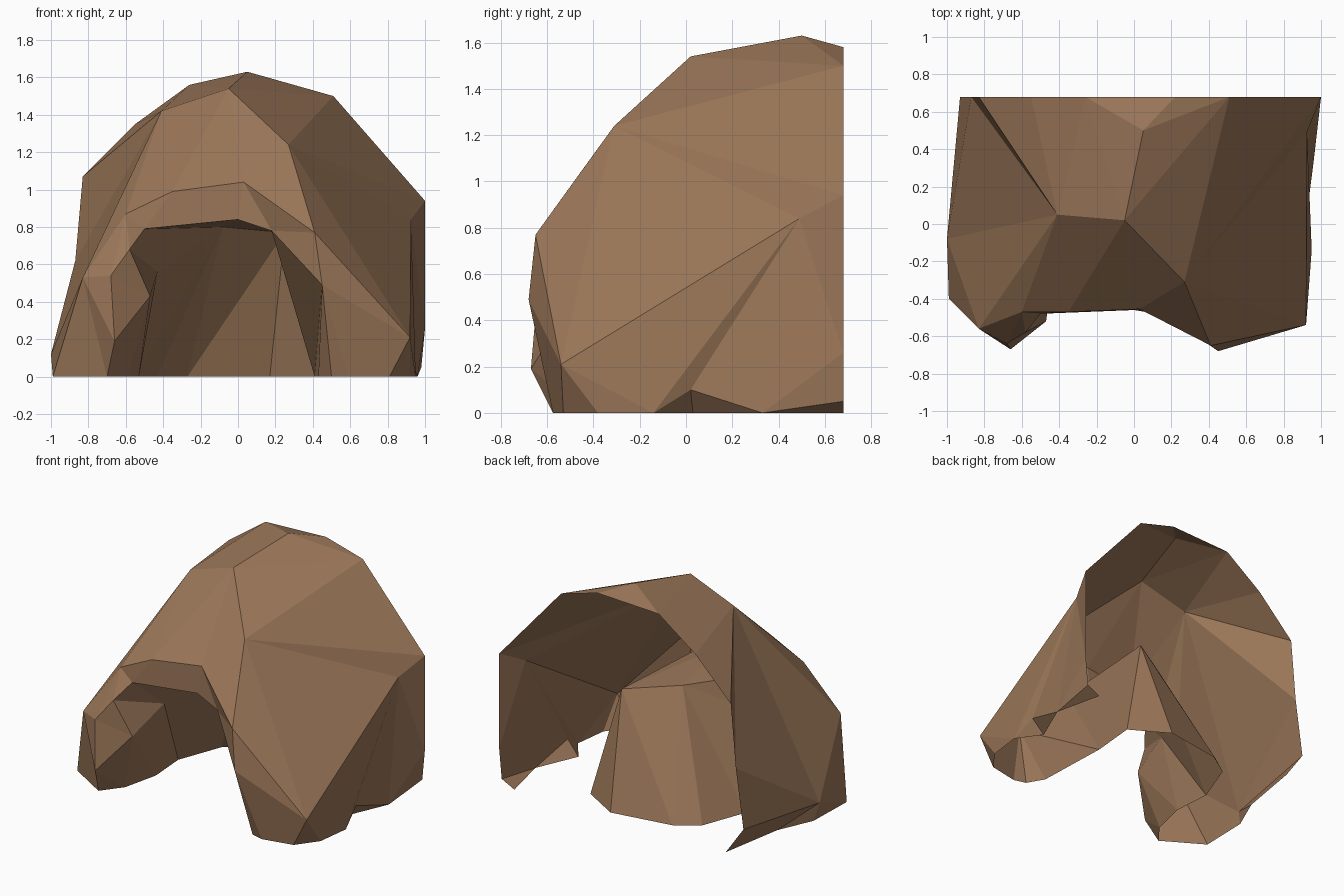
import bpy, bmesh
from mathutils import Vector

if "Cube" in bpy.data.objects:
    bpy.data.objects.remove(bpy.data.objects["Cube"])

BACK = 0.68


def floor(*pts):
    """Ground contour from (x, y) pairs."""
    return [Vector((x, y, 0)) for x, y in pts]


def line(*pts):
    return [Vector(p) for p in pts]


bm = bmesh.new()


def strip(a, b, steps):
    """Triangle strip between two contours; each letter says which one advances."""
    i = j = 0
    for s in steps:
        if s == "a":
            tri = (a[i], a[i + 1], b[j])
            i += 1
        else:
            tri = (a[i], b[j + 1], b[j])
            j += 1
        bm.faces.new([bm.verts.new(p) for p in tri])


# open back rim, right to left, as (x, z) profile
rim = [Vector((x, BACK, z)) for x, z in (
    (1, .26), (1, .94), (.51, 1.5), (.22, 1.58), (-.26, 1.56),
    (-.55, 1.35), (-.83, 1.07), (-.87, .62), (-.93, .2))]

# crown ridge, right flank to left flank, plus the summit
flank_r, brow, top, shoulder, flank_l = crown = line(
    (.925, .49, .84), (.27, -.31, 1.24), (-.05, .02, 1.54),
    (-.41, .05, 1.42), (-1, -.08, .12))
summit = Vector((.05, .5, 1.63))

# outer and inner edge of the mouth arch, right to left
arch = line((.92, -.54, .21), (.41, -.65, .77), (.03, -.455, 1.04),
            (-.35, -.47, .99), (-.6, -.47, .87), (-.83, -.56, .53),
            (-.99, -.4, 0))
mouth = line((.45, -.68, .49), (.18, -.49, .78), (0, -.46, .84),
             (-.5, -.48, .79), (-.58, -.58, .68), (-.68, -.64, .54),
             (-.66, -.67, .19))
knee = Vector((-.47, -.52, .43))

# cave ceiling line and ground contours
roof = line((.25, .37, .77), (-.08, .15, .8), (-.43, -.22, .56))
cave_floor = floor((.43, -.43), (.41, .12), (.44, .45), (.17, .61), (-.27, .54),
                   (-.43, .43), (-.55, .11), (-.53, -.17), (-.59, -.43),
                   (-.70, -.575))
foot_r = floor((.5, -.55), (.59, -.575), (.81, -.53), (.92, -.38), (.95, -.14),
               (.83, .03), (.96, .33), (.88, BACK))
foot_l = [arch[-1]] + floor((-.98, -.04), (-.87, .21), (-.79, BACK))
notch, heel_r = line((.92, .02, .1), (.98, BACK, .05))

# dome: back rim to crown
strip(rim, [flank_r, brow, top, summit, top, shoulder, flank_l], "ababbaabbaaaba")
# dome front: crown to arch
strip(arch, crown, "baababaaba")
# lip around the mouth and front of the left leg
strip(arch[1:], mouth + cave_floor[-1:], "babababbabba")
strip([mouth[4], knee], mouth[5:7], "ab")
# cave ceiling and walls
strip(mouth[1:5] + [knee], roof, "ababaa")
strip(mouth[:2] + roof + [knee, mouth[6]], cave_floor, "baabbbabbababab")
# right leg and flank down to the ground
strip([mouth[0], arch[0], flank_r, rim[0]],
      cave_floor[:1] + foot_r[:5] + [notch, foot_r[6], heel_r], "bbbabbabbab")
strip([arch[1], mouth[0]], [arch[0]], "a")
# undercuts along the ground, right and left
strip(foot_r[4:7], [notch], "aa")
strip(foot_r[6:8], [heel_r], "a")
strip(foot_l, [flank_l, rim[-1]], "aaba")

# weld the strips into one faceted shell
bmesh.ops.remove_doubles(bm, verts=bm.verts, dist=0.001)
bmesh.ops.recalc_face_normals(bm, faces=bm.faces)
mesh = bpy.data.meshes.new("cave_rock")
bm.to_mesh(mesh)
bm.free()

stone = bpy.data.materials.new("brown stone")
stone.diffuse_color = (.325, .182, .098, 1)
stone.use_nodes = True
stone.node_tree.nodes["Principled BSDF"].inputs["Base Color"].default_value = stone.diffuse_color
mesh.materials.append(stone)
bpy.context.collection.objects.link(bpy.data.objects.new("cave_rock", mesh))
